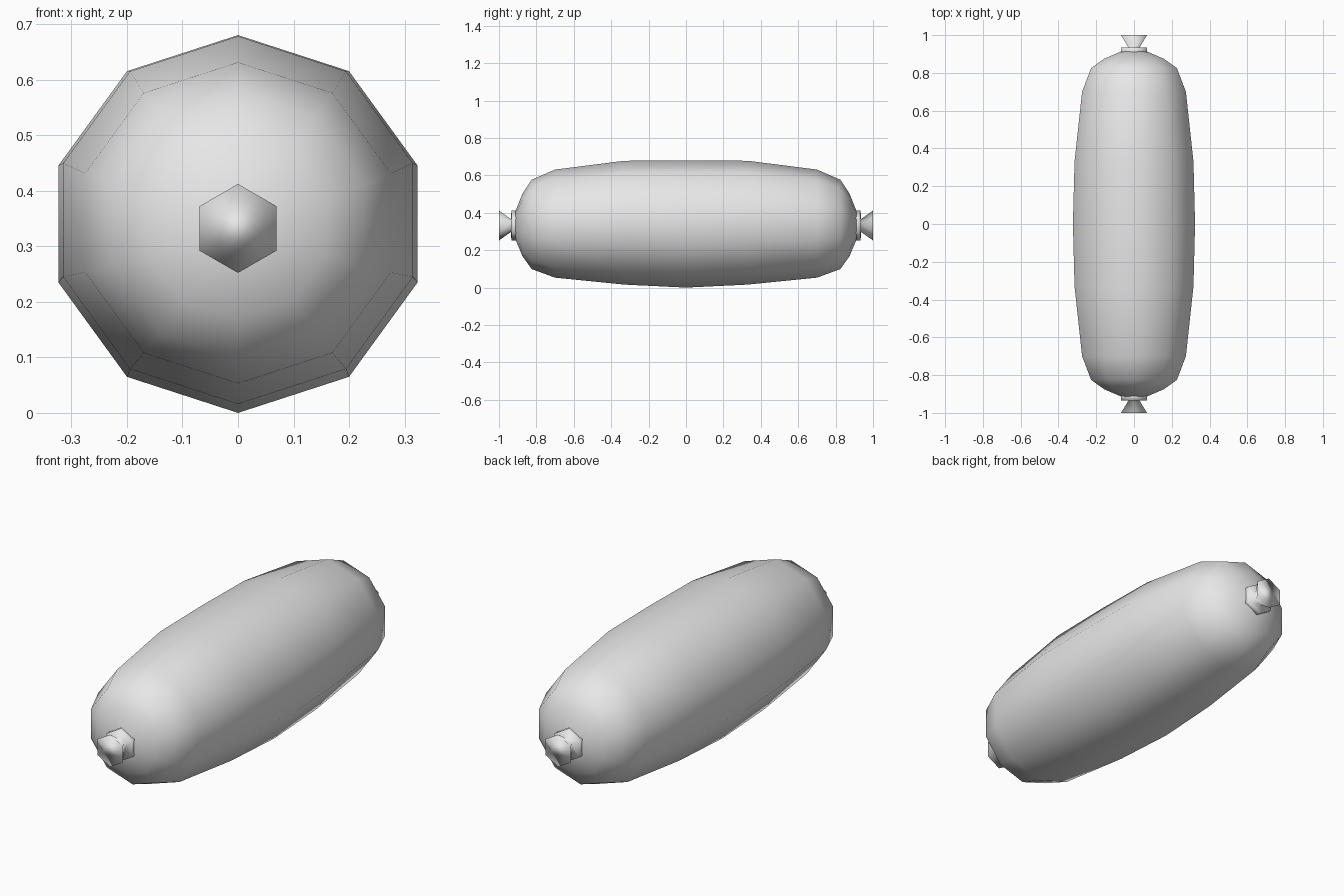
import bpy
import bmesh
from math import sin, cos, pi

cube = bpy.data.objects.get("Cube")
if cube:
    bpy.data.objects.remove(cube, do_unlink=True)

grey = bpy.data.materials.new("plain grey")
grey.use_nodes = True
colour = (0.8, 0.8, 0.8, 1)
grey.diffuse_color = colour
grey.node_tree.nodes["Principled BSDF"].inputs["Base Color"].default_value = colour


def lathe(name, profile, sides):
    """Skin rings of (y, radius, centre height) along y and cap both ends."""
    bm = bmesh.new()
    rings = []
    for y, r, z in profile:
        angles = [2 * pi * i / sides for i in range(sides)]
        rings.append([bm.verts.new((r * sin(a), y, z + r * cos(a))) for a in angles])
    for a, b in zip(rings, rings[1:]):
        for i in range(sides):
            j = (i + 1) % sides
            bm.faces.new((a[i], a[j], b[j], b[i]))
    bm.faces.new(rings[0])
    bm.faces.new(rings[-1])
    bmesh.ops.recalc_face_normals(bm, faces=bm.faces)
    for f in bm.faces:
        f.smooth = True
    mesh = bpy.data.meshes.new(name)
    bm.to_mesh(mesh)
    bm.free()
    mesh.materials.append(grey)
    obj = bpy.data.objects.new(name, mesh)
    bpy.context.collection.objects.link(obj)
    return obj


# Plump casing: half profile from the middle outwards, mirrored
half = [(0.33, 0.331, 0.347), (0.70, 0.289, 0.342), (0.825, 0.239, 0.338),
        (0.875, 0.166, 0.335), (0.912, 0.075, 0.333)]
middle = [(0, 0.34, 0.34)]
lathe("sausage_body", [(-y, r, z) for y, r, z in reversed(half)] + middle + half, 10)

# Tied ends: a short collar pinching in, then a flared tip
knot = [(0.895, 0.08, 0.332), (0.934, 0.08, 0.332),
        (0.935, 0.034, 0.332), (1.0, 0.08, 0.332)]
for name, side in (("front_knot", -1), ("back_knot", 1)):
    lathe(name, [(side * y, r, z) for y, r, z in knot], 6)
